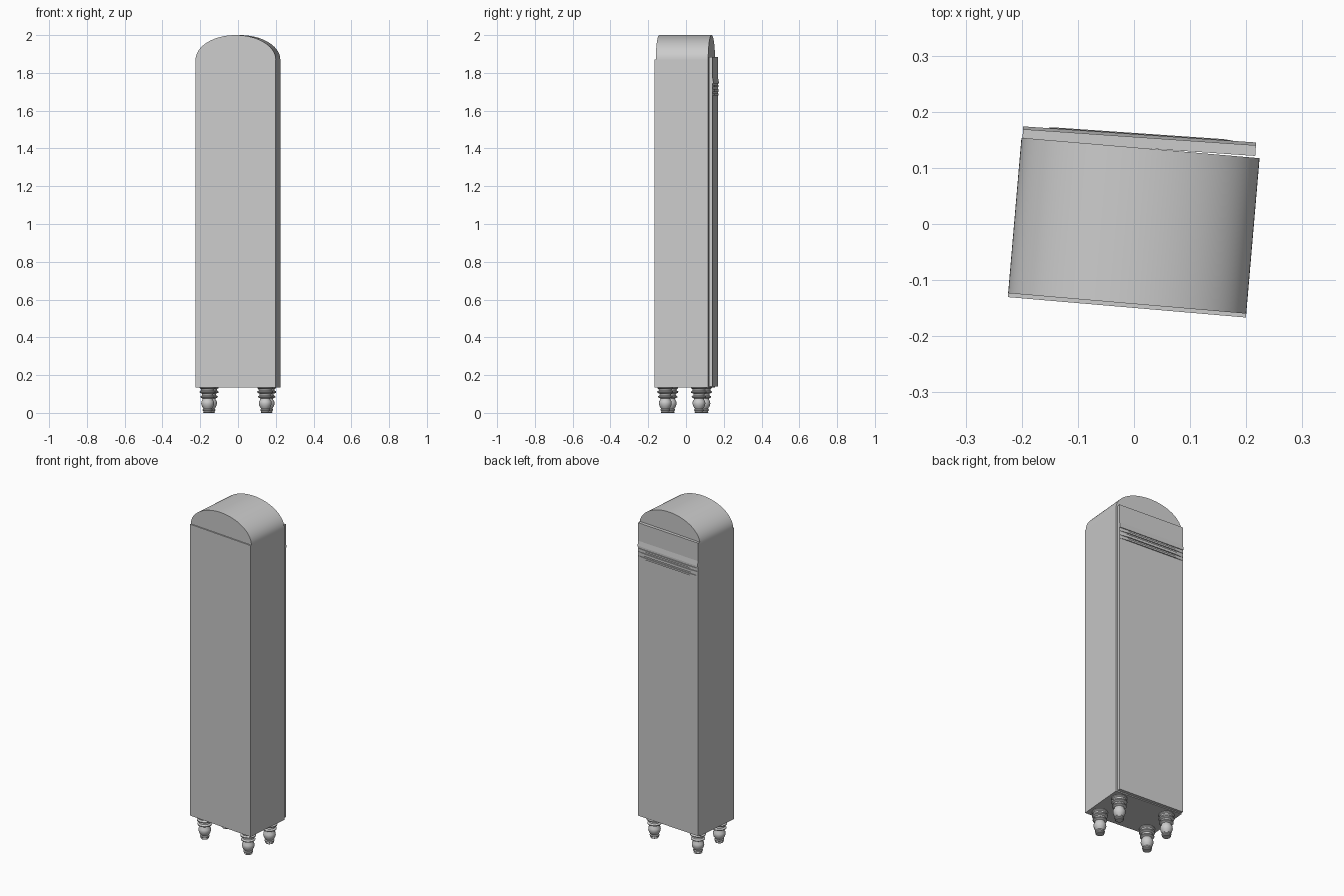
import bpy, bmesh, math
from mathutils import Matrix

if "Cube" in bpy.data.objects:
    bpy.data.objects.remove(bpy.data.objects["Cube"])

TURN = Matrix.Rotation(math.radians(-4.9), 4, 'Z')   # whole cabinet is turned slightly


def make(name, bm, matrix, smooth=None):
    bmesh.ops.recalc_face_normals(bm, faces=bm.faces)
    me = bpy.data.meshes.new(name)
    bm.to_mesh(me)
    bm.free()
    ob = bpy.data.objects.new(name, me)
    bpy.context.collection.objects.link(ob)
    ob.matrix_world = matrix
    if smooth:
        bpy.ops.object.select_all(action='DESELECT')
        ob.select_set(True)
        bpy.context.view_layer.objects.active = ob
        bpy.ops.object.shade_smooth_by_angle(angle=math.radians(smooth))
    return ob


def prism(name, pts, direction, matrix, smooth=None):
    """Extrude a closed outline of 3D points along a direction."""
    bm = bmesh.new()
    face = bm.faces.new([bm.verts.new(p) for p in pts])
    ext = bmesh.ops.extrude_face_region(bm, geom=[face])['geom']
    bmesh.ops.translate(bm, vec=direction, verts=[v for v in ext if isinstance(v, bmesh.types.BMVert)])
    return make(name, bm, matrix, smooth)


def rect(x0, x1, y0, y1, z):
    return [(x0, y0, z), (x1, y0, z), (x1, y1, z), (x0, y1, z)]


W, FRONT, BACK = 0.213, -0.149, 0.136
BASE, SPRING, TOP = 0.135, 1.87, 2.0

# Tall case
prism("case_body", rect(-W, W, FRONT, BACK, BASE), (0, 0, SPRING - BASE), TURN)

# Arched top, set back a little from the front
arch = [(W * math.cos(math.pi * i / 40), FRONT + 0.007, SPRING + (TOP - SPRING) * math.sin(math.pi * i / 40))
        for i in range(41)]
prism("arched_top", arch, (0, BACK - FRONT - 0.007, 0), TURN, 30)

# Door panel on the back, standing very slightly ajar
DOOR = Matrix.Translation((-0.199, 0.150, 0)) @ Matrix.Rotation(math.radians(-3.95), 4, 'Z')
L, T = 0.416, 0.019
prism("door_panel", rect(0, L, 0, T, 0.14), (0, 0, 1.745), DOOR)

# Bowed mouldings across the upper door: (bottom z, top z, projection)
for i, (z0, z1, out) in enumerate([(1.68, 1.69, 0.006), (1.70, 1.715, 0.007), (1.725, 1.735, 0.006)]):
    plan = [(0, T - 0.004, z0), (L, T - 0.004, z0), (L, T + 0.001, z0),
            (L - 0.058, T + out, z0), (0.058, T + out, z0), (0, T + 0.001, z0)]
    prism(f"door_moulding_{i + 1}", plan, (0, 0, z1 - z0), DOOR)

# Sloping ledge above the mouldings
ledge = [(0.0, T - 0.004, 1.745), (0.0, T + 0.005, 1.745), (0.0, T + 0.005, 1.75), (0.0, T - 0.004, 1.80)]
prism("door_ledge", ledge, (L, 0, 0), DOOR)

# Turned feet
FOOT = [(0, 0), (0.021, 0), (0.024, 0.004), (0.021, 0.009), (0.026, 0.013), (0.026, 0.018),
        (0.022, 0.022), (0.030, 0.034), (0.034, 0.048), (0.033, 0.060), (0.027, 0.070),
        (0.026, 0.076), (0.038, 0.082), (0.039, 0.087), (0.030, 0.093), (0.029, 0.101),
        (0.042, 0.107), (0.043, 0.113), (0.034, 0.119), (0.035, 0.126), (0.042, 0.131), (0.042, 0.136), (0, 0.136)]
for side, sx in (("left", -1), ("right", 1)):
    for end, y in (("front", -0.097), ("back", 0.082)):
        bm = bmesh.new()
        vs = [bm.verts.new((r, 0, z)) for r, z in FOOT]
        es = [bm.edges.new(p) for p in zip(vs, vs[1:])]
        bmesh.ops.spin(bm, geom=vs + es, cent=(0, 0, 0), axis=(0, 0, 1), angle=2 * math.pi, steps=24)
        bmesh.ops.remove_doubles(bm, verts=bm.verts, dist=1e-5)
        make(f"{end}_{side}_foot", bm, TURN @ Matrix.Translation((sx * 0.153, y, 0)), 40)
